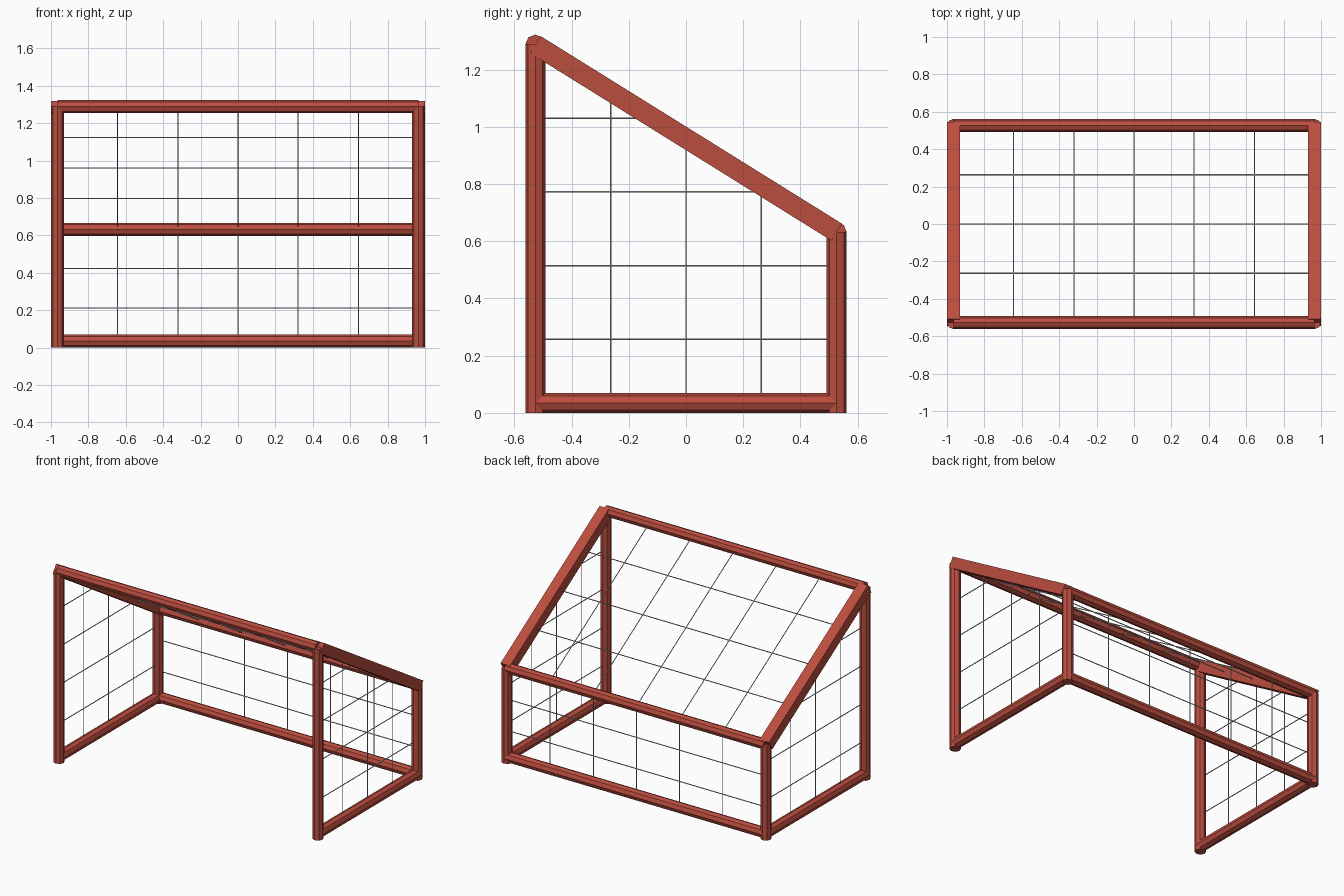
import bpy, bmesh, math
from mathutils import Vector

if "Cube" in bpy.data.objects:
    bpy.data.objects.remove(bpy.data.objects["Cube"])

X, Y = 0.965, 0.527          # bar centre lines
ZF, ZB = 1.288, 0.632        # front and back heights
R, WIRE = 0.035, 0.003


def material(name, rgb):
    m = bpy.data.materials.new(name)
    m.diffuse_color = (*rgb, 1)
    m.use_nodes = True
    m.node_tree.nodes["Principled BSDF"].inputs["Base Color"].default_value = m.diffuse_color
    return m


RED = material("red paint", (0.5, 0.075, 0.05))
NET = material("net cord", (0.6, 0.6, 0.6))


def add_bar(bm, p, q, r, n, turn=0.0):
    """Capped n-sided bar from p to q, section aligned to the world axes."""
    p, q = Vector(p), Vector(q)
    d = (q - p).normalized()
    u = Vector((0, 1, 0)) if abs(d.x) > 0.9 else Vector((1, 0, 0))
    v = d.cross(u)
    ring = [r * (u * math.cos(a) + v * math.sin(a))
            for a in (turn + 2 * math.pi * i / n for i in range(n))]
    a = [bm.verts.new(p + o) for o in ring]
    b = [bm.verts.new(q + o) for o in ring]
    bm.faces.new(a[::-1])
    bm.faces.new(b)
    for i in range(n):
        j = (i + 1) % n
        bm.faces.new((a[i], a[j], b[j], b[i]))


def make(name, bars, mat, r, n, turn=0.0):
    bm = bmesh.new()
    for p, q in bars:
        add_bar(bm, p, q, r, n, turn)
    bmesh.ops.recalc_face_normals(bm, faces=bm.faces)
    me = bpy.data.meshes.new(name)
    bm.to_mesh(me)
    bm.free()
    me.materials.append(mat)
    bpy.context.collection.objects.link(bpy.data.objects.new(name, me))


# Posts, ground bars, square sloping bars and side nets
for s, side in ((-1, "left"), (1, "right")):
    x = s * X
    make(f"{side}_front_post", [((x, -Y, 0), (x, -Y, ZF))], RED, R, 8)
    make(f"{side}_back_post", [((x, Y, 0), (x, Y, ZB))], RED, R, 8)
    make(f"{side}_ground_bar", [((x, -Y, R), (x, Y, R))], RED, R, 8)
    make(f"{side}_sloping_bar", [((x, -Y, ZF), (x, Y, ZB))], RED,
         R * math.sqrt(2), 4, math.pi / 4)
    cords = []
    for i in (1, 2, 3):
        t = i / 4
        y = -Y + 2 * Y * t
        cords.append(((x, y, R), (x, y, ZF + (ZB - ZF) * t)))
    for i in range(1, 5):
        z = ZF * i / 5
        t = min(1, (ZF - z) / (ZF - ZB))
        cords.append(((x, -Y, z), (x, -Y + 2 * Y * t, z)))
    make(f"{side}_net", cords, NET, WIRE, 6)

# Cross bars
make("front_crossbar", [((-X, -Y, ZF), (X, -Y, ZF))], RED, R, 8)
make("back_crossbar", [((-X, Y, ZB), (X, Y, ZB))], RED, R, 8)
make("back_ground_bar", [((-X, Y, R), (X, Y, R))], RED, R, 8)

# Back and roof nets
back, roof = [], []
for i in range(1, 6):
    x = -X + 2 * X * i / 6
    back.append(((x, Y, R), (x, Y, ZB)))
    roof.append(((x, -Y, ZF), (x, Y, ZB)))
for i in (1, 2):
    back.append(((-X, Y, ZB * i / 3), (X, Y, ZB * i / 3)))
for i in (1, 2, 3):
    y, z = -Y + 2 * Y * i / 4, ZF + (ZB - ZF) * i / 4
    roof.append(((-X, y, z), (X, y, z)))
make("back_net", back, NET, WIRE, 6)
make("roof_net", roof, NET, WIRE, 6)
